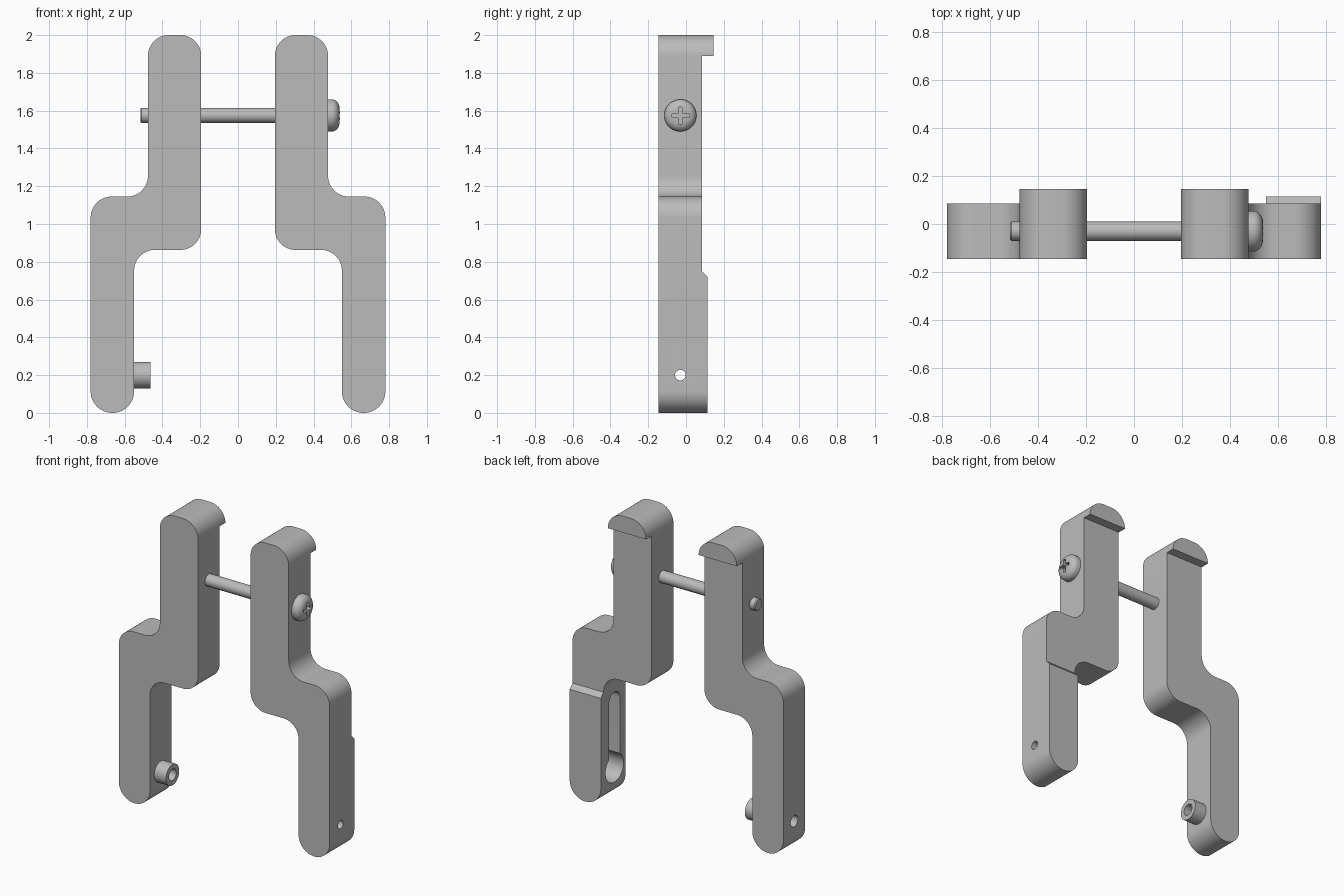
import bpy, bmesh, math
from mathutils import Vector, Matrix

cube = bpy.data.objects.get("Cube")
if cube:
    bpy.data.objects.remove(cube, do_unlink=True)

grey = bpy.data.materials.new("plain grey")
grey.use_nodes = True
COLOUR = (0.5, 0.5, 0.5, 1)
grey.diffuse_color = COLOUR
grey.node_tree.nodes["Principled BSDF"].inputs["Base Color"].default_value = COLOUR

AXIS_Y, AXIS_Z = -0.03, 1.575     # bolt axis
PIN_Z = 0.2                       # height of the boss and pin holes


def add_object(name, bm):
    bmesh.ops.recalc_face_normals(bm, faces=bm.faces)
    mesh = bpy.data.meshes.new(name)
    bm.to_mesh(mesh)
    bm.free()
    mesh.materials.append(grey)
    obj = bpy.data.objects.new(name, mesh)
    bpy.context.collection.objects.link(obj)
    return obj


def prism(name, points, along, start, end):
    """Extrude an outline: (x, z) along y, or (y, z) along x."""
    bm = bmesh.new()
    if along == "y":
        verts = [bm.verts.new((a, start, b)) for a, b in points]
        move = Vector((0, end - start, 0))
    else:
        verts = [bm.verts.new((start, a, b)) for a, b in points]
        move = Vector((end - start, 0, 0))
    face = bm.faces.new(verts)
    new = bmesh.ops.extrude_face_region(bm, geom=[face])["geom"]
    bmesh.ops.translate(bm, vec=move, verts=[v for v in new if isinstance(v, bmesh.types.BMVert)])
    return add_object(name, bm)


def fillet(corners, steps=14):
    """Round each (x, z, radius) corner of a right-angled outline."""
    out = []
    for i, (x, z, r) in enumerate(corners):
        p = Vector((x, z))
        a = (Vector(corners[i - 1][:2]) - p).normalized() * r
        b = (Vector(corners[(i + 1) % len(corners)][:2]) - p).normalized() * r
        for k in range(steps + 1):
            t = math.pi / 2 * k / steps
            out.append(p + a * (1 - math.sin(t)) + b * (1 - math.cos(t)))
    return out


def stadium(y, low, high, r, steps=20):
    """Vertical slot outline with round ends centred at low and high."""
    out = []
    for centre, begin in ((high, 0), (low, math.pi)):
        for k in range(steps + (low != high)):
            t = begin + math.pi * k / steps
            out.append((y + r * math.cos(t), centre + r * math.sin(t)))
    return out


def disc(z, r):
    return stadium(AXIS_Y, z, z, r)


def cut(obj, *cutters):
    bpy.context.view_layer.objects.active = obj
    for cutter in cutters:
        mod = obj.modifiers.new("cut", "BOOLEAN")
        mod.operation, mod.solver, mod.object = "DIFFERENCE", "EXACT", cutter
        bpy.ops.object.modifier_apply(modifier=mod.name)
        bpy.data.objects.remove(cutter, do_unlink=True)


def smooth(obj):
    bpy.ops.object.select_all(action="DESELECT")
    obj.select_set(True)
    bpy.context.view_layer.objects.active = obj
    bpy.ops.object.shade_smooth_by_angle(angle=math.radians(30))


# Stepped arms with a rear lip at the top
R = 0.11
outline = fillet([(0.195, 2, R), (0.477, 2, R), (0.477, 1.145, R), (0.78, 1.145, R),
                  (0.78, 0, 0.114), (0.55, 0, 0.114), (0.55, 0.863, R), (0.195, 0.863, R)])
rear = [(0.085, 1.89), (0.3, 1.89), (0.3, -0.1)]
rear_plain = rear + [(0.085, -0.1)]
rear_padded = rear + [(0.115, -0.1), (0.115, 0.72), (0.085, 0.75)]

left_arm = prism("left_arm", outline, "y", -0.145, 0.145)
cut(left_arm,
    prism("rear_cutter", rear_padded, "x", 0, 1),
    prism("slot_cutter", stadium(AXIS_Y, PIN_Z, 0.65, 0.058), "x", 0.5, 0.67),
    prism("socket_cutter", disc(PIN_Z, 0.095), "x", 0.5, 0.68),
    prism("pin_hole_cutter", disc(PIN_Z, 0.028), "x", 0.6, 1))

right_arm = prism("right_arm", [(-x, z) for x, z in outline], "y", -0.145, 0.145)
cut(right_arm,
    prism("rear_cutter", rear_plain, "x", -1, 0),
    prism("pin_hole_cutter", disc(PIN_Z, 0.038), "x", -1, -0.5))

# Hollow boss on the inner side of the right arm
boss = prism("boss", disc(PIN_Z, 0.07), "x", -0.551, -0.463)
cut(boss, prism("bore_cutter", disc(PIN_Z, 0.038), "x", -1, 0))

# Bolt turned around the x axis, with a domed head
profile = [(-0.517, 0), (-0.517, 0.035), (-0.51, 0.04), (0.477, 0.04), (0.477, 0.085), (0.497, 0.085)]
for k in range(1, 9):
    t = math.pi / 2 * k / 8
    profile.append((0.497 + 0.041 * math.sin(t), 0.035 + 0.05 * math.cos(t)))
profile.append((0.54, 0))
bm = bmesh.new()
verts = [bm.verts.new((x, AXIS_Y, AXIS_Z + r)) for x, r in profile]
edges = [bm.edges.new(pair) for pair in zip(verts, verts[1:])]
bmesh.ops.spin(bm, geom=verts + edges, cent=(0, AXIS_Y, AXIS_Z), axis=(1, 0, 0),
               angle=math.tau, steps=48, use_duplicate=False)
bmesh.ops.remove_doubles(bm, verts=bm.verts, dist=0.0001)
bolt = add_object("bolt", bm)

# Cross recess in the bolt head
LONG, THIN = 0.045, 0.01
cross = []
for quarter in range(4):
    turn = Matrix.Rotation(quarter * math.pi / 2, 2)
    for p in ((LONG, -THIN), (LONG, THIN), (THIN, THIN)):
        q = turn @ Vector(p)
        cross.append((AXIS_Y + q.x, AXIS_Z + q.y))
cut(bolt, prism("cross_cutter", cross, "x", 0.505, 0.6))

for part in (left_arm, right_arm, boss, bolt):
    smooth(part)
